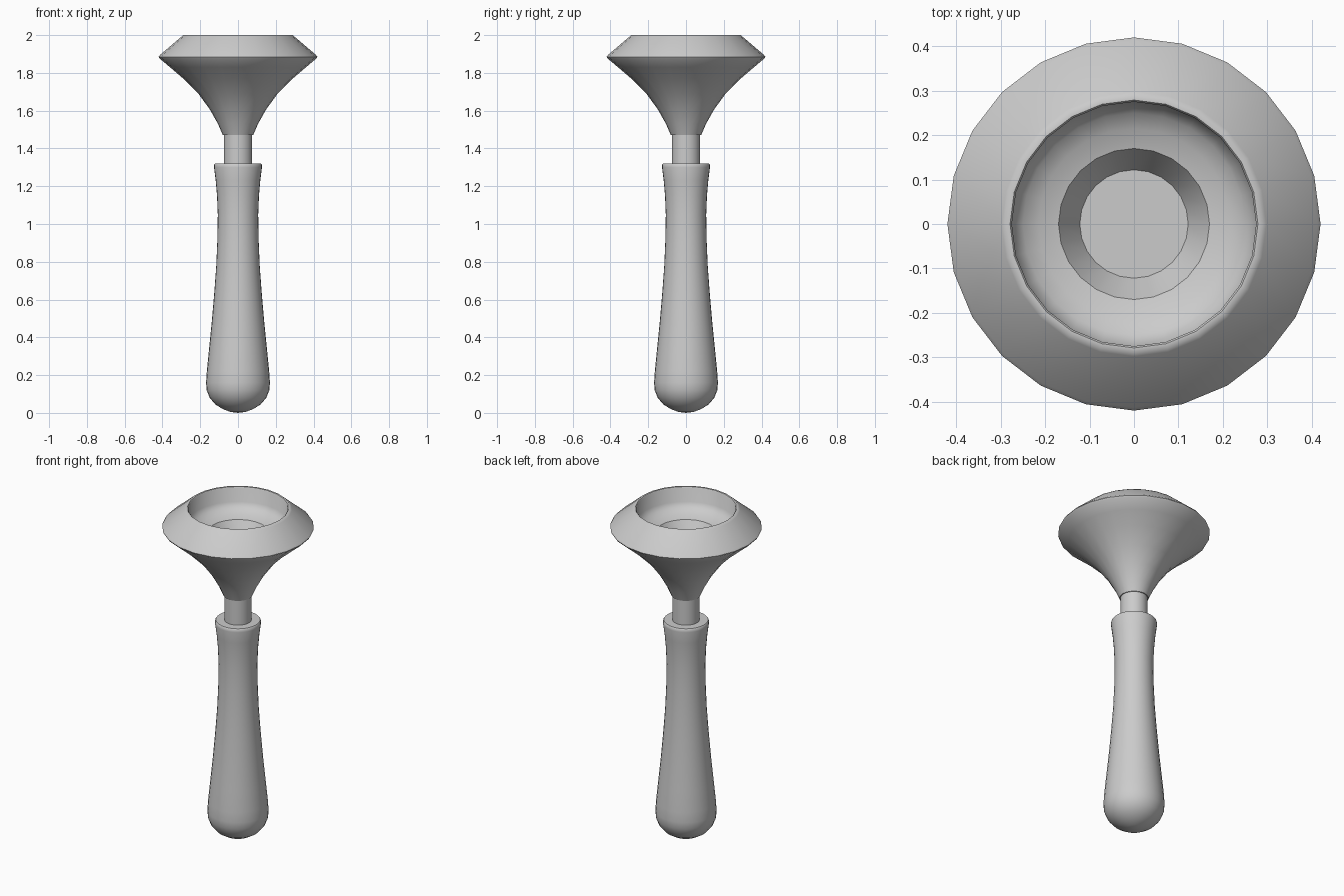
import bpy, bmesh, math

if "Cube" in bpy.data.objects:
    bpy.data.objects.remove(bpy.data.objects["Cube"], do_unlink=True)

# One plain grey for every part
grey = bpy.data.materials.new("plain_grey")
grey.use_nodes = True
colour = (0.6, 0.6, 0.6, 1)
grey.diffuse_color = colour
grey.node_tree.nodes["Principled BSDF"].inputs["Base Color"].default_value = colour


def lathe(name, profile, sides, angle):
    """Turn a (radius, height) profile about z; zero radii close to a point."""
    bm = bmesh.new()
    verts = [bm.verts.new((r, 0, z)) for r, z in profile]
    edges = [bm.edges.new(pair) for pair in zip(verts, verts[1:])]
    bmesh.ops.spin(bm, geom=verts + edges, axis=(0, 0, 1), cent=(0, 0, 0),
                   angle=math.tau, steps=sides, use_merge=True)
    bmesh.ops.remove_doubles(bm, verts=bm.verts, dist=0.0005)
    bmesh.ops.recalc_face_normals(bm, faces=bm.faces)
    mesh = bpy.data.meshes.new(name)
    bm.to_mesh(mesh)
    bm.free()
    mesh.materials.append(grey)
    obj = bpy.data.objects.new(name, mesh)
    bpy.context.collection.objects.link(obj)
    bpy.ops.object.select_all(action="DESELECT")
    obj.select_set(True)
    bpy.context.view_layer.objects.active = obj
    bpy.ops.object.shade_smooth_by_angle(angle=math.radians(angle))
    return obj


# Waisted grip with a rounded butt
lathe("handle", [
    (0, 0), (0.04, 0.005), (0.08, 0.02), (0.12, 0.045), (0.15, 0.08),
    (0.166, 0.12), (0.169, 0.16), (0.165, 0.22), (0.153, 0.34),
    (0.139, 0.48), (0.126, 0.63), (0.115, 0.78), (0.109, 0.92),
    (0.107, 1.05), (0.111, 1.15), (0.118, 1.23), (0.127, 1.3),
    (0.126, 1.315), (0.122, 1.32), (0, 1.32)], 32, 40)

# Thin shaft between the grip and the head
lathe("neck", [(0, 1.3), (0.075, 1.3), (0.075, 1.5), (0, 1.5)], 24, 40)

# Flared head: underside, bevelled shoulder, lip, stepped dish
lathe("head", [
    (0, 1.47), (0.08, 1.47), (0.106, 1.53), (0.15, 1.608), (0.21, 1.69),
    (0.29, 1.77), (0.36, 1.83), (0.415, 1.876), (0.42, 1.885),
    (0.413, 1.895), (0.298, 1.993), (0.29, 2), (0.279, 2),
    (0.275, 1.995), (0.275, 1.91), (0.25, 1.882), (0.215, 1.862),
    (0.17, 1.85), (0.122, 1.77), (0, 1.77)], 24, 42)
